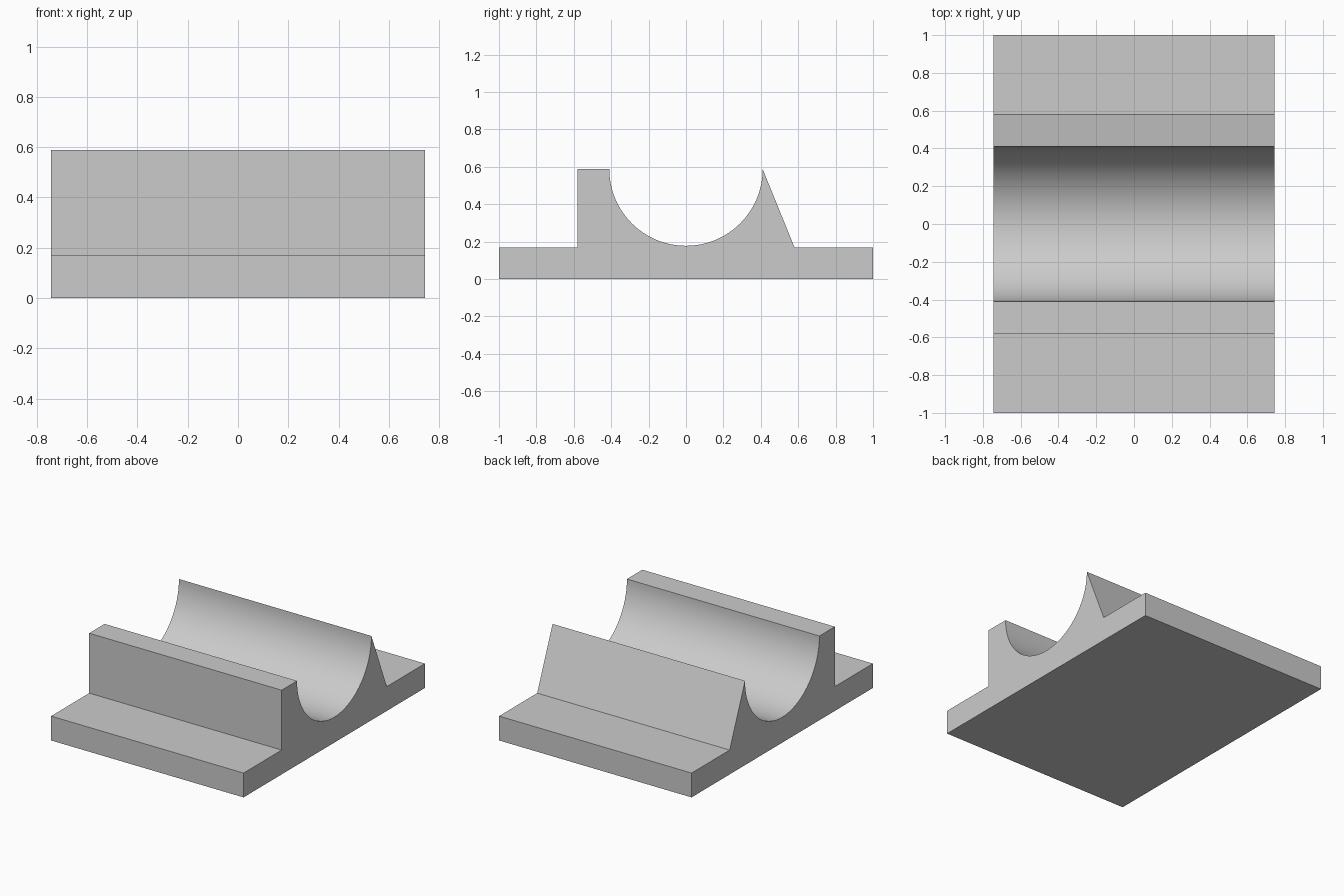
import bpy, bmesh
from math import sin, cos, pi, radians

if "Cube" in bpy.data.objects:
    bpy.data.objects.remove(bpy.data.objects["Cube"])

HALF_LEN = 0.743   # half length along x
BASE_Z = 0.17      # base plate thickness
TOP_Z = 0.588      # top of both cheeks, also the groove centre height
RADIUS = 0.41      # groove radius
SEGMENTS = 64

# Cross-section (y, z): base plate, sloped cheek, round groove, square cheek
profile = [(-1, 0), (1, 0), (1, BASE_Z), (0.58, BASE_Z)]
profile += [(RADIUS * cos(pi * i / SEGMENTS), TOP_Z - RADIUS * sin(pi * i / SEGMENTS))
            for i in range(SEGMENTS + 1)]
profile += [(-0.58, TOP_Z), (-0.58, BASE_Z), (-1, BASE_Z)]

# Extrude the cross-section along x
bm = bmesh.new()
face = bm.faces.new([bm.verts.new((-HALF_LEN, y, z)) for y, z in profile])
extruded = bmesh.ops.extrude_face_region(bm, geom=[face], use_keep_orig=True)
verts = [v for v in extruded["geom"] if isinstance(v, bmesh.types.BMVert)]
bmesh.ops.translate(bm, vec=(2 * HALF_LEN, 0, 0), verts=verts)
bmesh.ops.recalc_face_normals(bm, faces=bm.faces)

mesh = bpy.data.meshes.new("cradle_block")
bm.to_mesh(mesh)
bm.free()
cradle = bpy.data.objects.new("cradle_block", mesh)
bpy.context.collection.objects.link(cradle)

# Smooth groove, crisp edges elsewhere
bpy.context.view_layer.objects.active = cradle
cradle.select_set(True)
bpy.ops.object.shade_smooth_by_angle(angle=radians(15))
